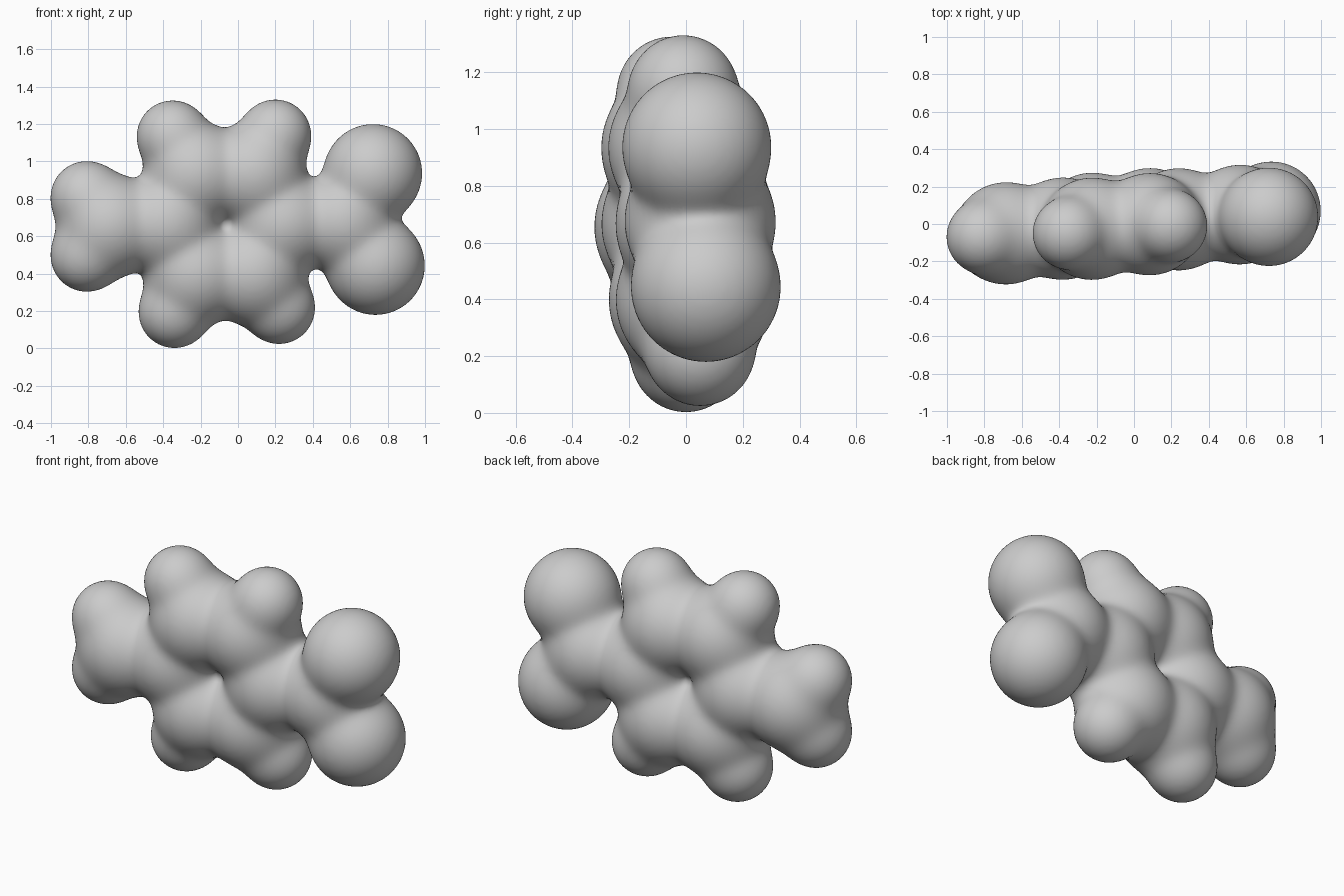
import bpy, bmesh, math
from mathutils import Vector, Matrix

cube = bpy.data.objects.get("Cube")
if cube:
    bpy.data.objects.remove(cube)

BLEND = 0.028          # softness of the joins between lobes
CENTRE = Vector((-0.07, 0.0, 0.665))
RING = 0.31

# Lobes: (centre, radius)
lobes = []
for i in range(6):     # slightly tilted six-lobed ring
    a = math.radians(60 * i)
    x, z = RING * math.cos(a), RING * math.sin(a)
    lobes.append((CENTRE + Vector((x, 0.08 * x - 0.05 * z, z)), 0.272))

lobes += [(Vector(p), 0.19) for p in (      # small lobes above and below the ring
    (0.20, -0.01, 1.14), (-0.35, -0.05, 1.135),
    (0.22, 0.05, 0.215), (-0.34, 0.0, 0.193))]
lobes.append((Vector((-0.685, -0.05, 0.655)), 0.272))         # right arm
lobes += [(Vector((-0.81, -0.07, z)), 0.19) for z in (0.81, 0.495)]
lobes.append((Vector((0.566, 0.05, 0.675)), 0.265))           # left arm
lobes += [(Vector((0.722, 0.038, 0.937)), 0.262),
          (Vector((0.735, 0.07, 0.443)), 0.263)]

# Rough union of overlapping balls, with a plug closing the ring centre
bm = bmesh.new()
for centre, radius in lobes + [(CENTRE, 0.1)]:
    bmesh.ops.create_icosphere(bm, subdivisions=4, radius=radius + 0.012,
                               matrix=Matrix.Translation(centre))
mesh = bpy.data.meshes.new("rough_body")
bm.to_mesh(mesh)
bm.free()
body = bpy.data.objects.new("lobed_body", mesh)
bpy.context.collection.objects.link(body)

remesh = body.modifiers.new("Union", 'REMESH')
remesh.mode = 'VOXEL'
remesh.voxel_size = 0.02
bpy.context.view_layer.update()
graph = bpy.context.evaluated_depsgraph_get()
skin = bpy.data.meshes.new_from_object(body.evaluated_get(graph))
body.modifiers.clear()
body.data = skin
skin.name = "lobed_body"
bpy.data.meshes.remove(mesh)


def blend_field(p):
    """Softly blended distance to all lobes, and its gradient."""
    total, slope = 0.0, Vector()
    for centre, radius in lobes:
        d = p - centre
        length = max(d.length, 1e-6)
        w = math.exp(-(length - radius) / BLEND)
        total += w
        slope += d * (w / length)
    return -BLEND * math.log(max(total, 1e-30)), slope / max(total, 1e-30)


# Settle the skin onto the blended surface, relaxing it evenly
bm = bmesh.new()
bm.from_mesh(skin)
for step in range(6):
    if step < 2:
        bmesh.ops.smooth_vert(bm, verts=bm.verts, factor=0.5, use_axis_x=True,
                              use_axis_y=True, use_axis_z=True)
    for v in bm.verts:
        f, g = blend_field(v.co)
        move = g * (f / max(g.length_squared, 0.25))
        if move.length > 0.04:
            move *= 0.04 / move.length
        v.co -= move
bmesh.ops.recalc_face_normals(bm, faces=bm.faces)
for face in bm.faces:
    face.smooth = True
bm.to_mesh(skin)
bm.free()

# Plain grey
grey = bpy.data.materials.new("light_grey")
grey.use_nodes = True
colour = (0.6, 0.6, 0.6, 1.0)
grey.diffuse_color = colour
grey.node_tree.nodes["Principled BSDF"].inputs["Base Color"].default_value = colour
skin.materials.clear()
skin.materials.append(grey)
